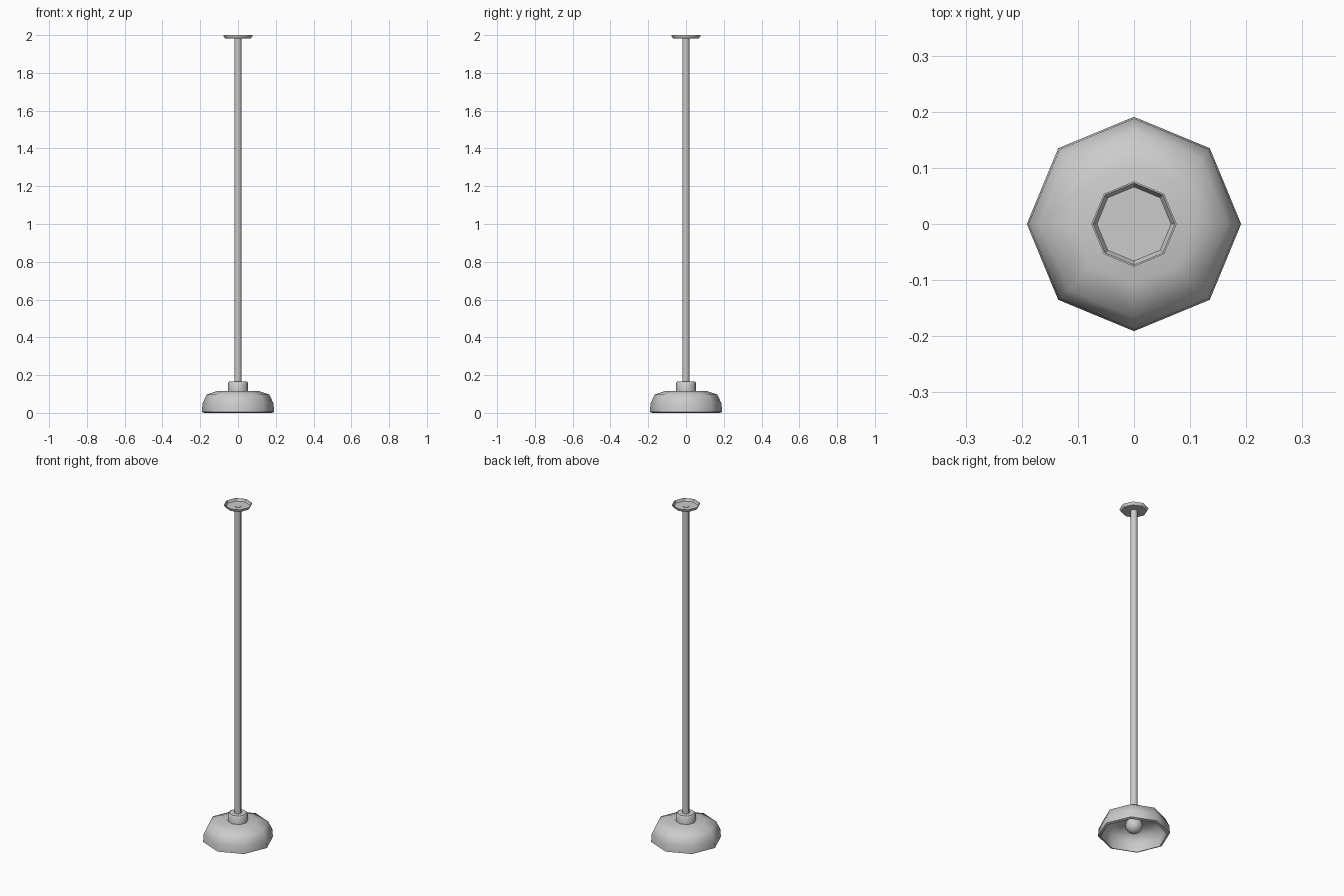
import bpy, bmesh, math

if "Cube" in bpy.data.objects:
    bpy.data.objects.remove(bpy.data.objects["Cube"])

SIDES = 8


def lathe(name, profile, closed=False, smooth_angle=40):
    """Revolve (radius, z) points around z; open ends with radius > 0 stay open."""
    bm = bmesh.new()
    rings = []
    for r, z in profile:
        if r == 0:
            rings.append([bm.verts.new((0, 0, z))] * SIDES)
        else:
            rings.append([bm.verts.new((r * math.cos(math.tau * i / SIDES),
                                        r * math.sin(math.tau * i / SIDES), z))
                          for i in range(SIDES)])
    pairs = list(zip(rings, rings[1:]))
    if closed:
        pairs.append((rings[-1], rings[0]))
    for a, b in pairs:
        for i in range(SIDES):
            j = (i + 1) % SIDES
            bm.faces.new(list(dict.fromkeys((a[i], a[j], b[j], b[i]))))
    bmesh.ops.recalc_face_normals(bm, faces=bm.faces)
    mesh = bpy.data.meshes.new(name)
    bm.to_mesh(mesh)
    bm.free()
    obj = bpy.data.objects.new(name, mesh)
    bpy.context.collection.objects.link(obj)
    bpy.ops.object.select_all(action='DESELECT')
    obj.select_set(True)
    bpy.context.view_layer.objects.active = obj
    bpy.ops.object.shade_smooth_by_angle(angle=math.radians(smooth_angle))
    return obj


# Hollow shade: outer bowl, rim, inner bowl
lathe("shade", [(0, 0.117), (0.108, 0.117), (0.166, 0.097), (0.188, 0.05),
                (0.191, 0.005), (0.178, 0.0), (0.175, 0.048), (0.156, 0.087),
                (0.104, 0.105), (0, 0.105)], smooth_angle=55)

# Collar on top of the shade
lathe("collar", [(0, 0.115), (0.054, 0.115), (0.054, 0.158),
                 (0.048, 0.165), (0, 0.165)], smooth_angle=50)

# Hanging rod
lathe("rod", [(0, 0.16), (0.019, 0.16), (0.019, 1.988), (0, 1.988)], smooth_angle=50)

# Ceiling canopy: shallow dish open at the top
lathe("ceiling_canopy", [(0, 1.983), (0.068, 1.983), (0.076, 1.994), (0.076, 2.0),
                         (0.073, 2.0), (0.066, 1.986), (0, 1.986)])

# Light bulb
bpy.ops.mesh.primitive_uv_sphere_add(segments=16, ring_count=8, radius=0.046,
                                     location=(0, 0, 0.06))
bulb = bpy.context.object
bulb.name = "bulb"
bpy.ops.object.shade_smooth()
